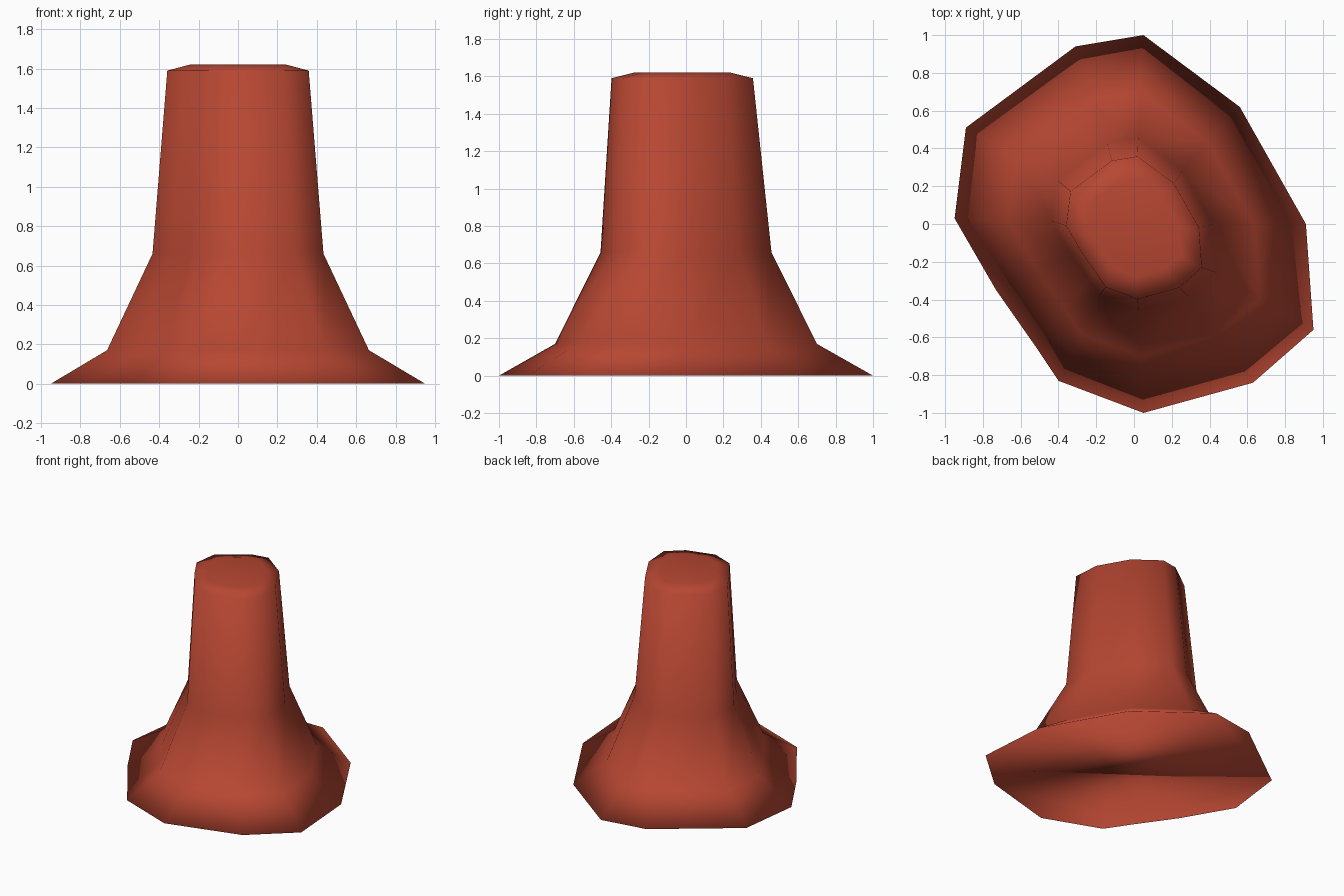
import bpy, bmesh
from mathutils import Vector

cube = bpy.data.objects.get("Cube")
if cube:
    bpy.data.objects.remove(cube, do_unlink=True)

# Irregular rim outline, counter-clockwise
RIM = [(0.05, 1.0), (-0.31, 0.94), (-0.89, 0.51), (-0.95, 0.03), (-0.73, -0.35),
       (-0.52, -0.65), (-0.40, -0.83), (0.05, -1.0), (0.63, -0.84), (0.95, -0.56),
       (0.91, 0.0), (0.56, 0.62)]

# Profile as (scale of rim, height, y shift), from the base rim up to the top
PROFILE = [(1.0, 0.0, 0), (0.70, 0.17, 0), (0.457, 0.66, 0),
           (0.378, 1.59, -0.02), (0.26, 1.62, -0.02)]


def make_material(name, rgb):
    mat = bpy.data.materials.new(name)
    mat.use_nodes = True
    mat.diffuse_color = (*rgb, 1)
    mat.node_tree.nodes["Principled BSDF"].inputs["Base Color"].default_value = (*rgb, 1)
    return mat


# Solid flared post made by bridging scaled copies of the rim
bm = bmesh.new()
rings = [[bm.verts.new(Vector((x * s, y * s + dy, z))) for x, y in RIM]
         for s, z, dy in PROFILE]
count = len(RIM)
for low, high in zip(rings, rings[1:]):
    for i in range(count):
        j = (i + 1) % count
        bm.faces.new((low[i], low[j], high[j], high[i]))

# Flat base and closed top
bm.faces.new(reversed(rings[0]))
bm.faces.new(rings[-1])

# Everything is smooth, including across the rim
for face in bm.faces:
    face.smooth = True

mesh = bpy.data.meshes.new("flared_post")
bm.to_mesh(mesh)
bm.free()
post = bpy.data.objects.new("flared_post", mesh)
bpy.context.collection.objects.link(post)
mesh.materials.append(make_material("brick_red", (0.47, 0.062, 0.032)))
